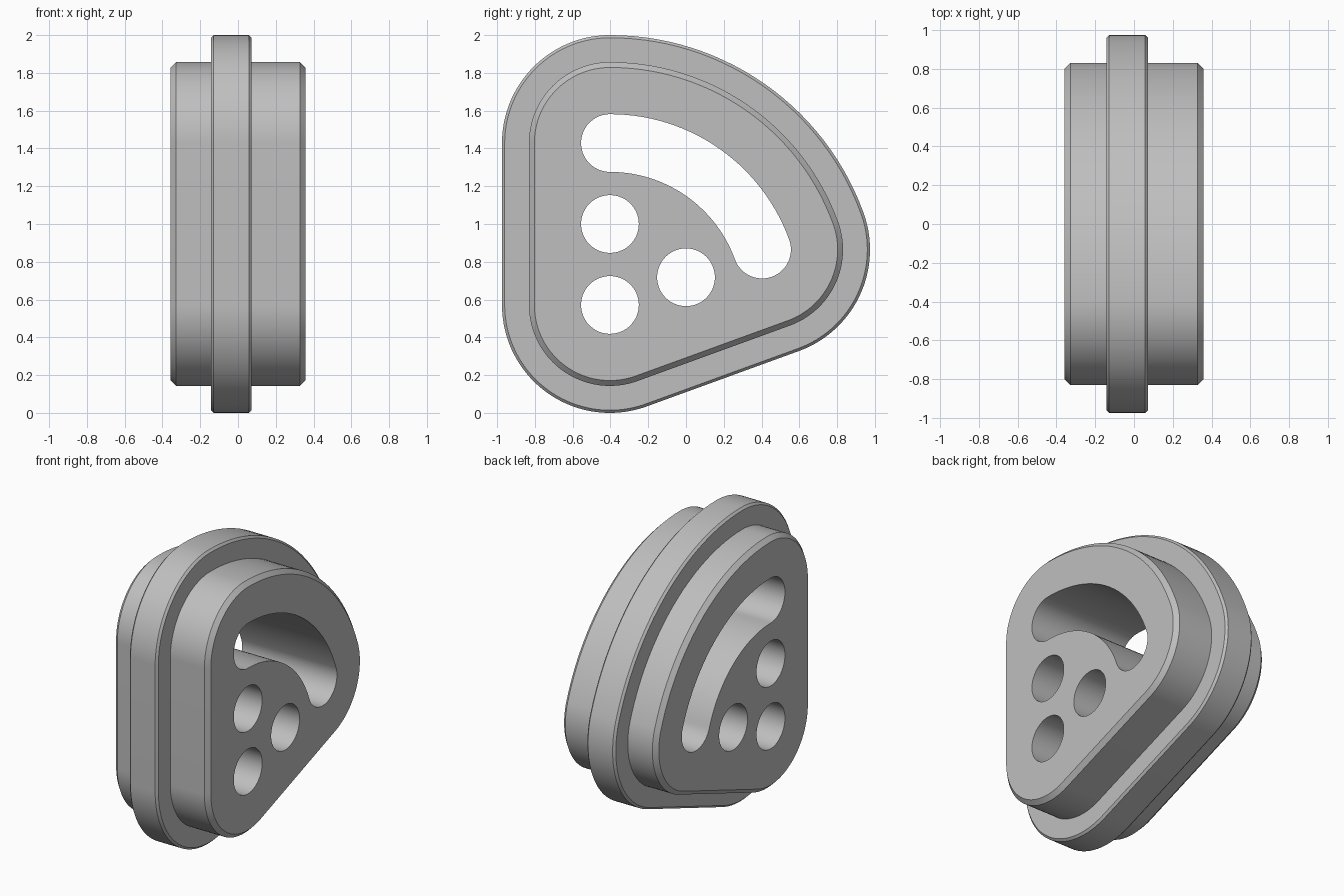
import bpy, bmesh, math
from mathutils import Vector

cube = bpy.data.objects.get("Cube")
if cube:
    bpy.data.objects.remove(cube, do_unlink=True)

U = 1 / 70                       # design module
TILT = 20                        # tilt of the lower edge in degrees
SWING = 60 * U                   # radius of the slot centre line
HOLE = 10.7 * U                  # radius of holes and slot ends
HALF = 25 * U                    # half thickness
CY = -(SWING * math.cos(math.radians(TILT))) / 2
PIVOT = Vector((CY, 40 * U))     # lower corner centre in (y, z)


def polar(radius, degrees, centre=PIVOT):
    a = math.radians(degrees)
    return centre + Vector((math.cos(a), math.sin(a))) * radius


UPPER = polar(SWING, 90)
SIDE = polar(SWING, TILT)


def arc(centre, radius, start, end, step=2.5):
    n = round(abs(end - start) / step)
    return [polar(radius, start + (end - start) * i / n, centre) for i in range(n + 1)]


def outline(r):
    """Rounded sector, counter-clockwise, at distance r from its core."""
    return (arc(SIDE, r, TILT - 90, TILT)
            + arc(PIVOT, SWING + r, TILT, 90)[1:]
            + arc(UPPER, r, 90, 180)[1:]
            + arc(PIVOT, r, 180, 270 + TILT))


def slot(r):
    """Curved slot with round ends."""
    return (arc(PIVOT, SWING + r, TILT, 90)
            + arc(UPPER, r, 90, 270, 5)[1:]
            + arc(PIVOT, SWING - r, 90, TILT)[1:]
            + arc(SIDE, r, 180 + TILT, 360 + TILT, 5)[1:-1])


def circle(centre):
    return arc(centre, HOLE, 0, 360, 5)[:-1]


def loft(bm, sections):
    """Join (x, points) sections with quads; return the first and last rings."""
    rings = [[bm.verts.new((x, p.x, p.y)) for p in pts] for x, pts in sections]
    for a, b in zip(rings, rings[1:]):
        for i in range(len(a)):
            j = (i + 1) % len(a)
            bm.faces.new((a[i], a[j], b[j], b[i]))
    return rings[0], rings[-1]


bm = bmesh.new()

# Outer wall: chamfered body with a raised flange
body, rim, cham, lip = 30 * U, 40 * U, 2 * U, 1 * U
f0, f1 = -10 * U, 5 * U
steps = [(-HALF, body - cham), (-HALF + cham, body),
         (f0, body), (f0, rim - lip), (f0 + lip, rim),
         (f1 - lip, rim), (f1, rim - lip), (f1, body),
         (HALF - cham, body), (HALF, body - cham)]
ends = [loft(bm, [(x, outline(r)) for x, r in steps])]

# Slot and three round through holes
hole_centres = [PIVOT, polar(SWING / 2, 90), polar(SWING / 2, TILT)]
for pts in [slot(HOLE)] + [circle(c) for c in hole_centres]:
    ends.append(loft(bm, [(-HALF, pts), (HALF, pts)]))

# End faces around the openings
for side, normal in ((0, (-1, 0, 0)), (1, (1, 0, 0))):
    edges = []
    for pair in ends:
        ring = pair[side]
        edges += [bm.edges.get((ring[i - 1], ring[i])) for i in range(len(ring))]
    bmesh.ops.triangle_fill(bm, use_beauty=True, edges=edges, normal=normal)

bmesh.ops.recalc_face_normals(bm, faces=bm.faces[:])
mesh = bpy.data.meshes.new("flanged_plate")
bm.to_mesh(mesh)
bm.free()
plate = bpy.data.objects.new("flanged_plate", mesh)
bpy.context.collection.objects.link(plate)

# Plain grey material
grey = bpy.data.materials.new("plain_grey")
grey.use_nodes = True
colour = (0.52, 0.52, 0.52, 1)
grey.diffuse_color = colour
grey.node_tree.nodes["Principled BSDF"].inputs["Base Color"].default_value = colour
mesh.materials.append(grey)

bpy.ops.object.select_all(action="DESELECT")
plate.select_set(True)
bpy.context.view_layer.objects.active = plate
bpy.ops.object.shade_smooth_by_angle(angle=math.radians(30))
